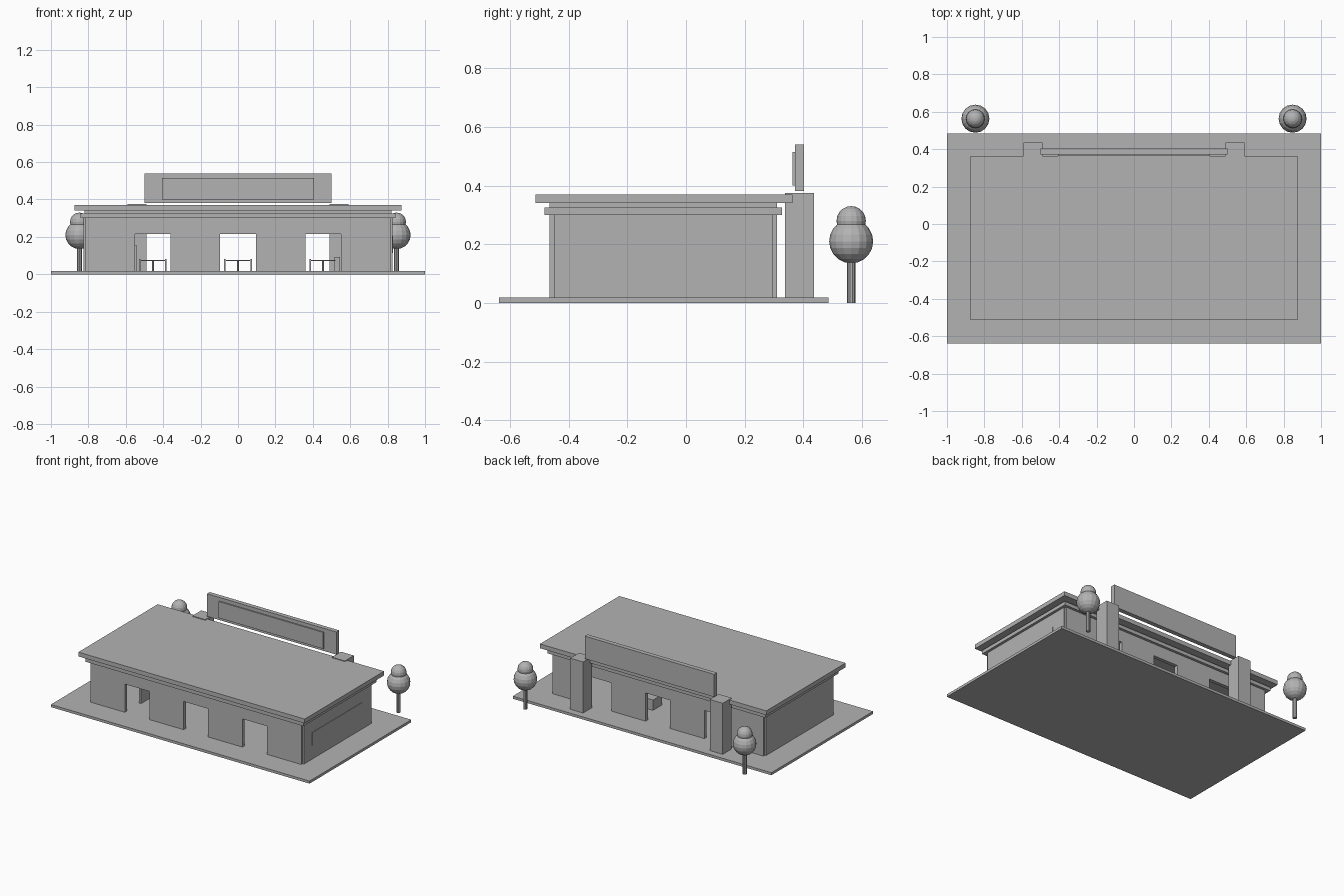
import bpy

cube = bpy.data.objects.get("Cube")
if cube:
    bpy.data.objects.remove(cube, do_unlink=True)

# Single flat grey
grey = bpy.data.materials.new("plain_grey")
grey.use_nodes = True
colour = (0.45, 0.45, 0.45, 1)
grey.diffuse_color = colour
grey.node_tree.nodes["Principled BSDF"].inputs["Base Color"].default_value = colour


def finish(name):
    ob = bpy.context.object
    ob.name = name
    ob.data.materials.append(grey)
    return ob


def box(name, x, y, z):
    """Box from (min, max) pairs along each axis."""
    spans = (x, y, z)
    bpy.ops.mesh.primitive_cube_add(size=1, location=[(a + b) / 2 for a, b in spans])
    ob = finish(name)
    ob.scale = [b - a for a, b in spans]
    bpy.ops.object.transform_apply(location=False, rotation=False, scale=True)
    return ob


def ball(name, x, y, z, r):
    bpy.ops.mesh.primitive_uv_sphere_add(segments=16, ring_count=10, radius=r, location=(x, y, z))
    return finish(name)


def post(name, x, y, z0, z1, r):
    bpy.ops.mesh.primitive_cylinder_add(vertices=10, radius=r, depth=z1 - z0,
                                        location=(x, y, (z0 + z1) / 2))
    return finish(name)


FLOOR, WALL_TOP, DOOR_TOP = 0.018, 0.30, 0.215
FRONT, BACK = -0.465, 0.31

# Paved base and layered roof
box("paved_base", (-1, 1), (-0.638, 0.485), (0, FLOOR))
box("eave_band", (-0.843, 0.843), (-0.482, 0.328), (WALL_TOP, 0.325))
box("roof_neck", (-0.82, 0.82), (FRONT, BACK), (0.325, 0.34))
box("roof_slab", (-0.875, 0.875), (-0.513, 0.363), (0.34, 0.37))

# Front and back walls, each with three doorways
panels = [(-0.815, -0.55), (-0.36, -0.095), (0.095, 0.36), (0.55, 0.815)]
for side, y in (("front", (FRONT, FRONT + 0.025)), ("back", (BACK - 0.025, BACK))):
    for i, span in enumerate(panels):
        box(f"{side}_wall_panel_{i + 1}", span, y, (FLOOR, WALL_TOP))
    for i, (a, b) in enumerate(zip(panels, panels[1:])):
        box(f"{side}_door_lintel_{i + 1}", (a[1], b[0]), y, (DOOR_TOP, WALL_TOP))

# Side walls, with a thin panel on the left one
for side, s in (("left", 1), ("right", -1)):
    box(f"{side}_side_wall", sorted((s * 0.80, s * 0.825)), (-0.45, 0.297), (FLOOR, WALL_TOP))
box("side_panel", (0.825, 0.829), (-0.36, 0.19), (0.115, 0.205))

# Sign board on two rear pillars
for side, s in (("left", 1), ("right", -1)):
    box(f"{side}_rear_pillar", sorted((s * 0.49, s * 0.59)), (0.338, 0.437), (FLOOR, 0.375))
box("sign_board", (-0.5, 0.5), (0.372, 0.403), (0.382, 0.54))
box("sign_face", (-0.405, 0.405), (0.363, 0.372), (0.40, 0.515))

# Tables with a pair of slim seats
for i, x in enumerate((-0.455, 0, 0.455)):
    box(f"table_top_{i + 1}", (x - 0.065, x + 0.065), (-0.11, 0.01), (0.07, 0.077))
    post(f"table_leg_{i + 1}", x, -0.05, FLOOR, 0.072, 0.006)
    for s in (-1, 1):
        sx = x + s * 0.07
        box(f"seat_back_{i + 1}", (sx - 0.004, sx + 0.004), (-0.08, -0.02), (FLOOR, 0.083))

# Interior fittings
box("counter", (0.15, 0.30), (0.05, 0.15), (FLOOR, 0.09))
box("low_cabinet", (0.515, 0.545), (-0.1, 0.0), (FLOOR, 0.093))
box("divider", (-0.555, -0.54), (-0.3, -0.2), (FLOOR, 0.155))

# Trees behind the building
for side, s in (("left", 1), ("right", -1)):
    x, y = s * 0.848, 0.563
    post(f"{side}_tree_trunk", x, y, 0, 0.16, 0.014)
    ball(f"{side}_tree_crown", x, y, 0.21, 0.075)
    ball(f"{side}_tree_tip", x, y, 0.28, 0.05)
